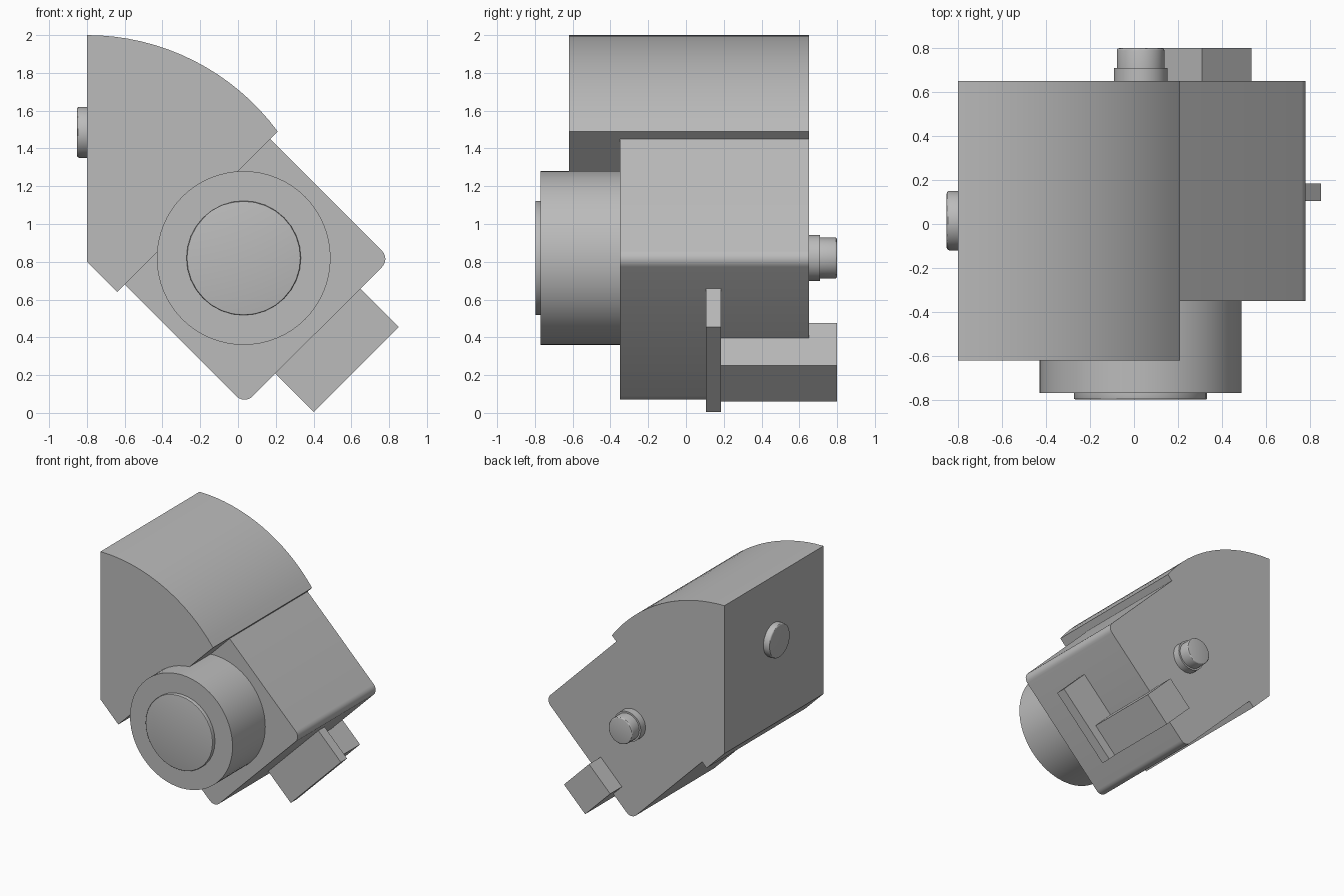
import bpy, bmesh, math
from mathutils import Vector, Matrix

if "Cube" in bpy.data.objects:
    bpy.data.objects.remove(bpy.data.objects["Cube"])

grey = bpy.data.materials.new("plain grey")
grey.use_nodes = True
COLOUR = (0.5, 0.5, 0.5, 1)
grey.diffuse_color = COLOUR
grey.node_tree.nodes["Principled BSDF"].inputs["Base Color"].default_value = COLOUR


def finish(name, bm):
    """Turn a bmesh into a smooth-by-angle grey object."""
    bmesh.ops.recalc_face_normals(bm, faces=bm.faces)
    mesh = bpy.data.meshes.new(name)
    bm.to_mesh(mesh)
    bm.free()
    mesh.materials.append(grey)
    obj = bpy.data.objects.new(name, mesh)
    bpy.context.collection.objects.link(obj)
    bpy.ops.object.select_all(action="DESELECT")
    obj.select_set(True)
    bpy.context.view_layer.objects.active = obj
    bpy.ops.object.shade_smooth_by_angle(angle=math.radians(30))
    return obj


def prism(name, profile, y0, y1, rounded=(), radius=0.06):
    """Extrude an x-z profile along y; round the listed profile corners."""
    bm = bmesh.new()
    front = [bm.verts.new((x, y0, z)) for x, z in profile]
    back = [bm.verts.new((x, y1, z)) for x, z in profile]
    bm.faces.new(front)
    bm.faces.new(back[::-1])
    n = len(profile)
    for i in range(n):
        j = (i + 1) % n
        bm.faces.new((front[i], back[i], back[j], front[j]))
    if rounded:
        edges = [bm.edges.get((front[i], back[i])) for i in rounded]
        bmesh.ops.bevel(bm, geom=edges, offset=radius, segments=6,
                        profile=0.5, affect="EDGES")
    return finish(name, bm)


def tilted(total, along):
    """Point on the 45 degree tilt, from x + z and x - z."""
    return ((total + along) / 2, (total - along) / 2)


def tilted_box(name, low, high, start, end, y0, y1, **kw):
    pts = [tilted(low, start), tilted(low, end), tilted(high, end), tilted(high, start)]
    return prism(name, pts, y0, y1, **kw)


def disc(name, base, axis, radius, depth, segments=48, edge=0.0):
    """Cylinder from base along axis, with an optional softened outer rim."""
    axis = Vector(axis)
    bm = bmesh.new()
    turn = axis.to_track_quat("Z", "Y").to_matrix().to_4x4()
    bmesh.ops.create_cone(bm, cap_ends=True, segments=segments, radius1=radius,
                          radius2=radius, depth=depth,
                          matrix=Matrix.Translation((0, 0, depth / 2)))
    if edge:
        rim = [e for e in bm.edges if all(v.co.z > depth * 0.9 for v in e.verts)]
        bmesh.ops.bevel(bm, geom=rim, offset=edge, segments=3,
                        profile=0.5, affect="EDGES")
    bm.transform(Matrix.Translation(base) @ turn)
    return finish(name, bm)


# Quarter-round head with a flat side and a slanted underside
R, CZ, STEPS = 1.255, 0.745, 16
sweep = math.asin(1.01 / R)
arc = [(-0.8 + R * math.sin(sweep * i / STEPS), CZ + R * math.cos(sweep * i / STEPS))
       for i in range(STEPS + 1)]
prism("head_housing", arc + [(-0.64, 0.64), (-0.8, 0.8)], -0.62, 0.65)

# Tilted body with two rounded lower corners
tilted_box("tilted_body", 0.08, 1.62, -1.28, -0.01, -0.35, 0.65, rounded=(1, 2))

# Front barrel and its raised cap
AXIS_X, AXIS_Z = 0.03, 0.82
disc("front_barrel", (AXIS_X, -0.35, AXIS_Z), (0, -1, 0), 0.46, 0.42, 64)
disc("barrel_cap", (AXIS_X, -0.77, AXIS_Z), (0, -1, 0), 0.303, 0.028, 32, 0.006)

# Side button
disc("side_button", (-0.8, 0.015, 1.485), (-1, 0, 0), 0.135, 0.052, 48, 0.012)

# Stepped rear knob
disc("rear_knob_collar", (AXIS_X, 0.65, AXIS_Z), (0, 1, 0), 0.122, 0.06)
disc("rear_knob", (AXIS_X, 0.71, AXIS_Z), (0, 1, 0), 0.108, 0.09, 48, 0.01)

# Foot: thin plate and the block behind it
tilted_box("foot_plate", 0.405, 1.305, -0.03, 0.395, 0.105, 0.185)
tilted_box("foot_block", 0.405, 0.785, -0.165, 0.285, 0.185, 0.8)
